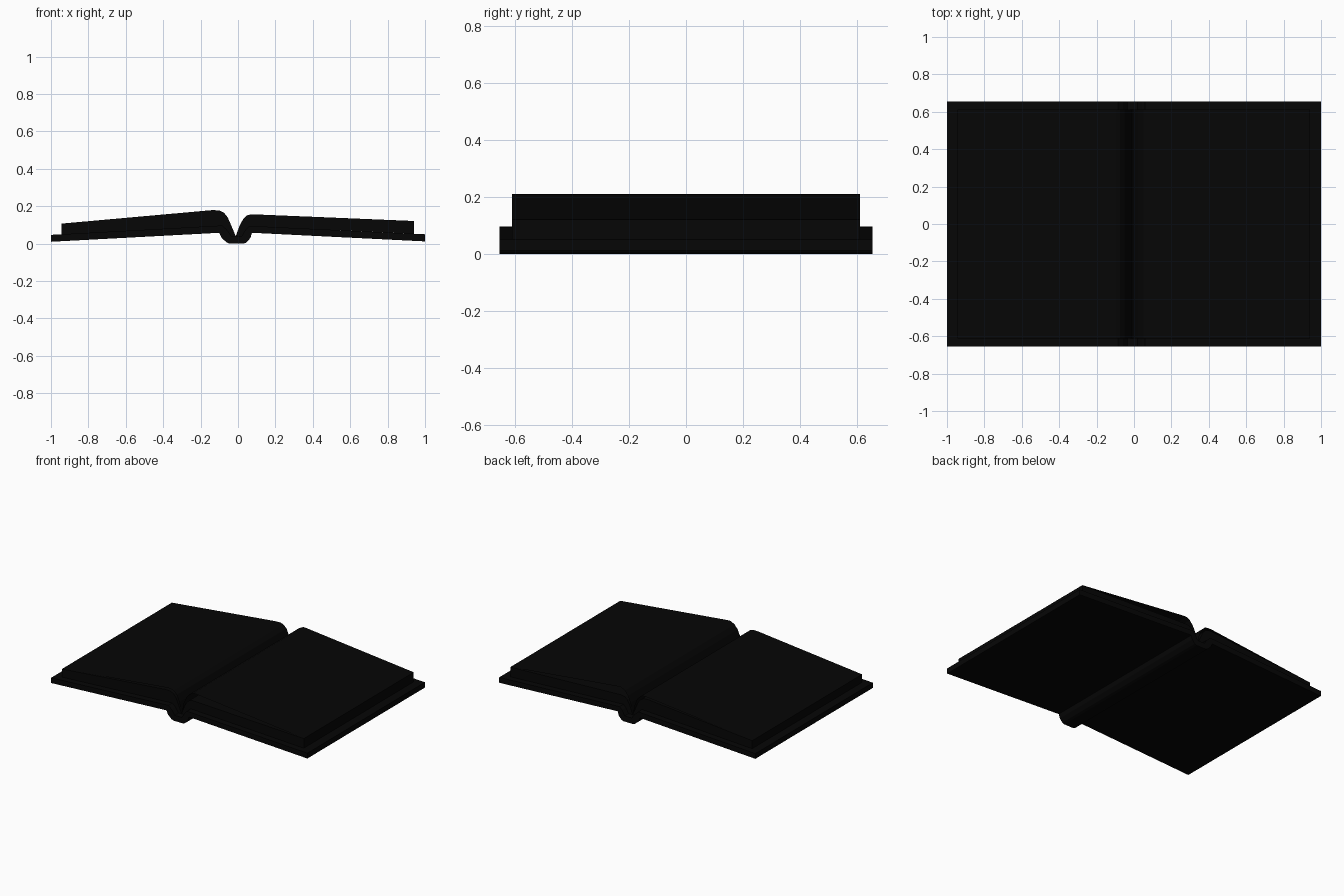
import bpy, bmesh

if "Cube" in bpy.data.objects:
    bpy.data.objects.remove(bpy.data.objects["Cube"])

black = bpy.data.materials.new("black")
black.diffuse_color = (.0018, .0018, .0018, 1)
black.use_nodes = True
black.node_tree.nodes["Principled BSDF"].inputs["Base Color"].default_value = black.diffuse_color


def extrude_profile(name, pts, half_depth, closed=True):
    """Extrude an x-z outline (closed solid or open sheet) symmetrically along y."""
    bm = bmesh.new()
    front = [bm.verts.new((x, -half_depth, z)) for x, z in pts]
    back = [bm.verts.new((x, half_depth, z)) for x, z in pts]
    n = len(pts)
    for i in range(n if closed else n - 1):
        j = (i + 1) % n
        bm.faces.new((front[i], front[j], back[j], back[i]))
    if closed:
        bm.faces.new(front[::-1])
        bm.faces.new(back)
    bmesh.ops.recalc_face_normals(bm, faces=bm.faces)
    me = bpy.data.meshes.new(name)
    bm.to_mesh(me)
    bm.free()
    me.materials.append(black)
    ob = bpy.data.objects.new(name, me)
    bpy.context.collection.objects.link(ob)
    return ob


# cover: two boards joined by a sunken spine
cover_under = [(-1, .01), (-.10, .058), (-.087, .03), (-.06, .006), (-.045, 0),
               (.03, 0), (.045, .006), (.066, .03), (.075, .058), (1, .012)]
cover_upper = [(1, .05), (.06, .095), (.04, .075), (.02, .04), (-.035, .04),
               (-.06, .075), (-.085, .097), (-1, .047)]
extrude_profile("cover", cover_under + cover_upper, .655)

# page blocks curling down into the gutter
left = [(-.945, .05), (-.085, .097), (-.06, .075), (-.035, .04), (-.012, .04),
        (-.035, .095), (-.055, .14), (-.075, .165), (-.10, .178),
        (-.14, .179), (-.945, .107)]
right = [(.942, .053), (.06, .095), (.04, .075), (.02, .04), (-.012, .04),
         (.01, .10), (.03, .135), (.05, .152), (.075, .157),
         (.10, .156), (.942, .121)]
extrude_profile("left_pages", left, .612)
extrude_profile("right_pages", right, .612)

# single loose sheets arching just above each block
left_sheet = [(-.012, .04), (-.03, .12), (-.05, .165), (-.075, .188),
              (-.10, .195), (-.14, .193), (-.945, .108)]
right_sheet = [(-.012, .04), (.005, .12), (.025, .165), (.05, .195),
               (.08, .21), (.11, .209), (.942, .122)]
extrude_profile("left_loose_sheet", left_sheet, .612, closed=False)
extrude_profile("right_loose_sheet", right_sheet, .612, closed=False)
